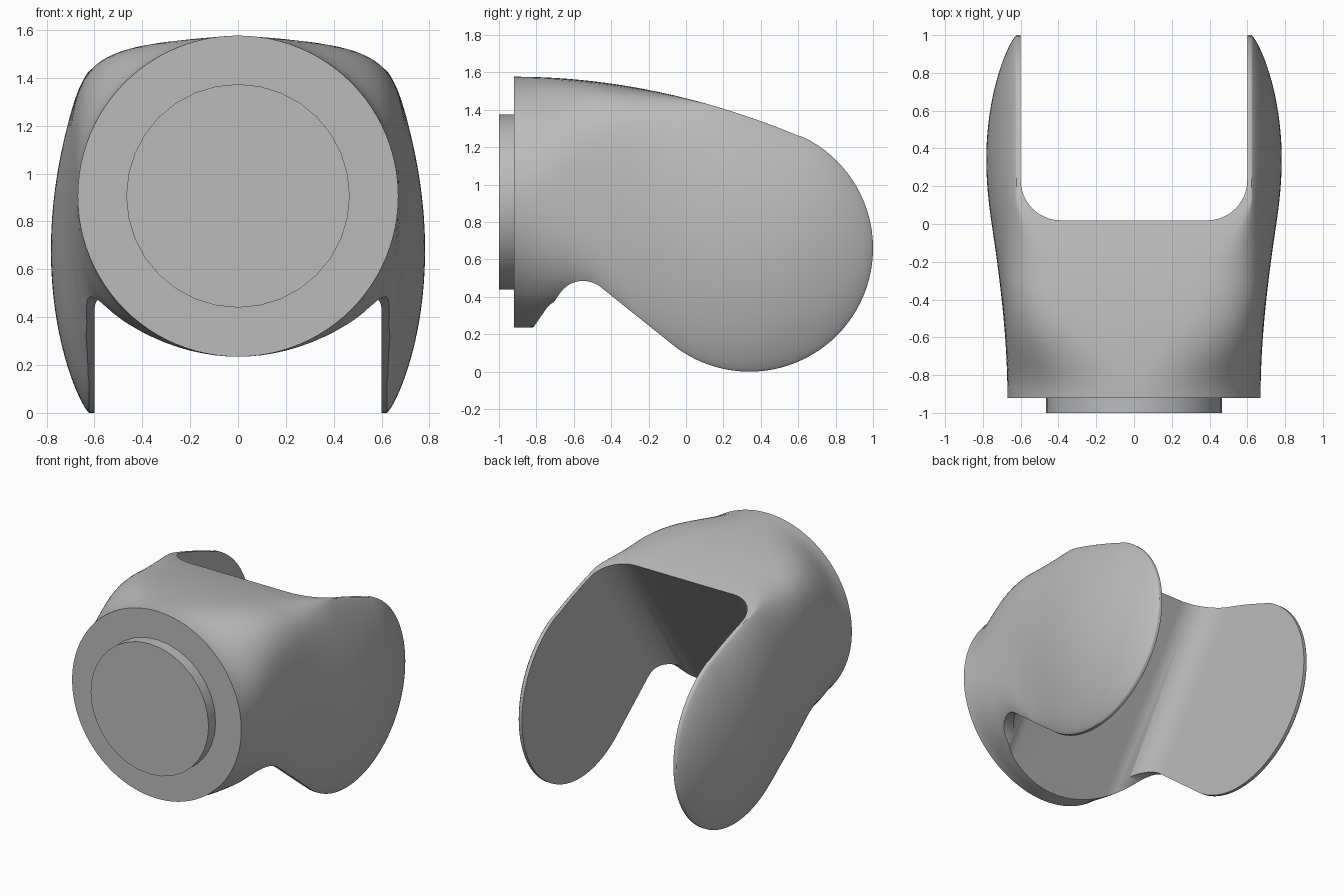
import bpy, bmesh
from math import sin, cos, pi, radians, sqrt
from mathutils import Vector

if "Cube" in bpy.data.objects:
    bpy.data.objects.remove(bpy.data.objects["Cube"], do_unlink=True)

grey = bpy.data.materials.new("plain grey")
grey.use_nodes = True
grey.diffuse_color = (0.5, 0.5, 0.5, 1)
grey.node_tree.nodes["Principled BSDF"].inputs["Base Color"].default_value = (0.5, 0.5, 0.5, 1)


def ease(a, b, y):
    k = min(max((y - a) / (b - a), 0), 1)
    return k * k * (3 - 2 * k)


def loft(name, rings):
    """Skin a list of equal closed rings and cap both ends."""
    bm = bmesh.new()
    rows = [[bm.verts.new(p) for p in ring] for ring in rings]
    count = len(rows[0])
    for r, s in zip(rows, rows[1:]):
        for i in range(count):
            j = (i + 1) % count
            bm.faces.new((r[i], r[j], s[j], s[i]))
    bm.faces.new(rows[0])
    bm.faces.new(rows[-1])
    bmesh.ops.remove_doubles(bm, verts=bm.verts, dist=0.0005)
    bmesh.ops.recalc_face_normals(bm, faces=bm.faces)
    mesh = bpy.data.meshes.new(name)
    bm.to_mesh(mesh)
    bm.free()
    obj = bpy.data.objects.new(name, mesh)
    bpy.context.collection.objects.link(obj)
    mesh.materials.append(grey)
    return obj


FRONT, CHEEK_Y, CHEEK_Z, CHEEK_R = -0.92, 0.34, 0.66, 0.66


def side_bounds(y):
    """Lower and upper edge of the side outline at depth y."""
    arc = sqrt(max(CHEEK_R ** 2 - (y - CHEEK_Y) ** 2, 0))
    top = 1.577 - 0.1365 * (y - FRONT) ** 2 if y < 0.6 else CHEEK_Z + arc
    if y > -0.07:
        low = CHEEK_Z - arc
    else:
        low = min(0.235 + 0.12 * ease(-0.85, -0.45, y), 0.14 - 0.8 * (y + 0.07))
    return low, top


def section(y, steps=48):
    """Round at the front, turning into a slab with domed sides."""
    low, top = side_bounds(y)
    mid, half = (low + top) / 2, (top - low) / 2
    edge = 0.67 - 0.048 * ease(FRONT, 0, y)
    dome = 0.16 * ease(FRONT, CHEEK_Y, y)
    if y > CHEEK_Y:
        dome = 0.16 * max(1 - ((y - CHEEK_Y) / CHEEK_R) ** 2, 0) ** 0.8
    power = 2 + 6 * ease(FRONT, 0.1, y)
    side = []
    for i in range(steps + 1):
        u = sin(pi * (i / steps - 0.5))
        square = ease(-0.3, 0.15, y) if u > 0 else ease(-0.65, -0.3, y)
        curve = max(1 - abs(u) ** power, 0) ** (1 / power)
        x = edge * (square + (1 - square) * curve) + dome * max(1 - u * u, 0) ** 0.8
        side.append((x, y, mid + half * u))
    return side + [(-x, y, z) for x, y, z in reversed(side)]


# Body and both cheeks as one solid
depths = [FRONT + (CHEEK_Y - FRONT) * i / 36 for i in range(36)]
depths += [CHEEK_Y + CHEEK_R * sin(pi / 2 * i / 24) for i in range(24)] + [0.9995]
body = loft("fork_body", [section(y) for y in depths])

# Slanted slot with rounded inner corners
along = Vector((0, 0.565, 0.825))
back = Vector((0, 0.825, -0.565))
origin = Vector((0, 0.02, 1.457))
R, WALL = 0.21, 0.6
half_slot = [(WALL, 3)]
for i in range(13):
    a = pi / 2 * i / 12
    half_slot.append((WALL - R + R * cos(a), R - R * sin(a)))
slot = half_slot + [(-x, q) for x, q in reversed(half_slot)]
slot_cutter = loft("slot_cutter", [[origin + Vector((x, 0, 0)) + back * q + along * t
                                    for x, q in slot] for t in (-3, 3)])

# Rounded notch under the cheeks
arc = []
for i in range(17):
    a = radians(145.6 + (51.3 - 145.6) * i / 16)
    arc.append((-0.55 + 0.15 * cos(a), 0.335 + 0.15 * sin(a)))
notch = [(arc[0][0] - 0.34, arc[0][1] - 0.495)] + arc + [(arc[-1][0] + 0.7, arc[-1][1] - 0.56)]
notch_cutter = loft("notch_cutter", [[(x, y, z) for y, z in notch] for x in (-1, 1)])

bpy.context.view_layer.objects.active = body
for cutter in (slot_cutter, notch_cutter):
    cutter.hide_render = True
    mod = body.modifiers.new(cutter.name, "BOOLEAN")
    mod.operation, mod.solver, mod.object = "DIFFERENCE", "EXACT", cutter
    bpy.ops.object.modifier_apply(modifier=mod.name)
    bpy.data.objects.remove(cutter, do_unlink=True)

# Short round boss on the front face
boss = loft("front_boss", [[(0.467 * cos(2 * pi * i / 32), y, 0.907 + 0.467 * sin(2 * pi * i / 32))
                            for i in range(32)] for y in (-1, -0.91)])

for obj in (body, boss):
    bpy.ops.object.select_all(action="DESELECT")
    obj.select_set(True)
    bpy.context.view_layer.objects.active = obj
    bpy.ops.object.shade_smooth_by_angle(angle=radians(35))
